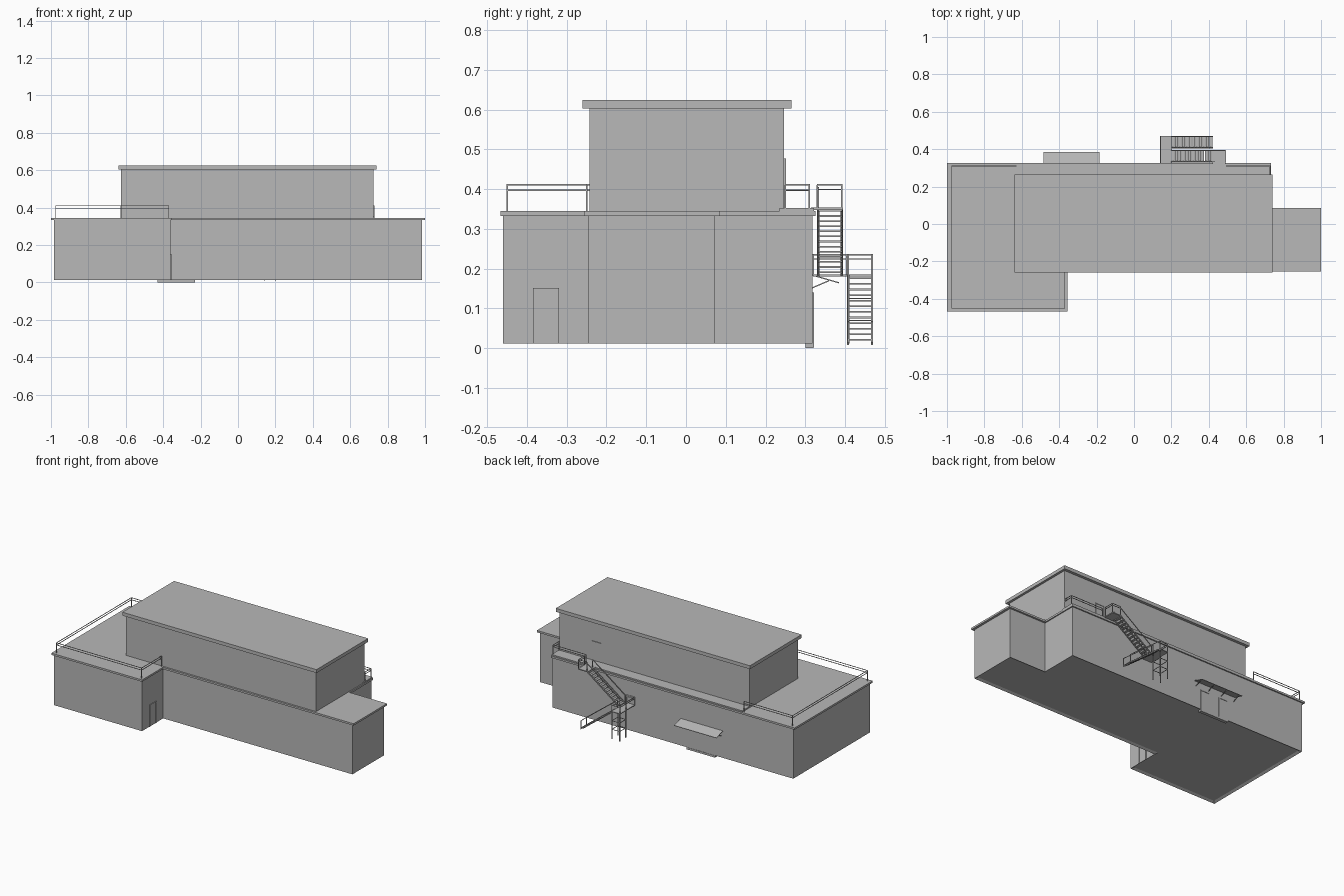
import bpy
import bmesh
from mathutils import Vector

cube = bpy.data.objects.get("Cube")
if cube:
    bpy.data.objects.remove(cube, do_unlink=True)

grey = bpy.data.materials.new("plain grey")
grey.use_nodes = True
COLOUR = (0.48, 0.48, 0.48, 1)
grey.diffuse_color = COLOUR
grey.node_tree.nodes["Principled BSDF"].inputs["Base Color"].default_value = COLOUR


def finish(name, bm):
    bmesh.ops.recalc_face_normals(bm, faces=bm.faces)
    mesh = bpy.data.meshes.new(name)
    bm.to_mesh(mesh)
    bm.free()
    mesh.materials.append(grey)
    obj = bpy.data.objects.new(name, mesh)
    bpy.context.scene.collection.objects.link(obj)
    return obj


def add_box(bm, lo, hi):
    lo, hi = Vector(lo), Vector(hi)
    verts = bmesh.ops.create_cube(bm, size=1)["verts"]
    bmesh.ops.scale(bm, vec=hi - lo, verts=verts)
    bmesh.ops.translate(bm, vec=(lo + hi) / 2, verts=verts)


def box(name, lo, hi):
    bm = bmesh.new()
    add_box(bm, lo, hi)
    return finish(name, bm)


def add_bar(bm, a, b, r=0.002):
    """Square bar between two points."""
    a, b = Vector(a), Vector(b)
    d = b - a
    verts = bmesh.ops.create_cube(bm, size=1)["verts"]
    bmesh.ops.scale(bm, vec=(2 * r, 2 * r, d.length), verts=verts)
    bmesh.ops.rotate(bm, matrix=d.to_track_quat("Z", "Y").to_matrix(), verts=verts)
    bmesh.ops.translate(bm, vec=(a + b) / 2, verts=verts)


def extrude(name, outline, z0, z1, recess=0):
    """Upright prism, optionally with a recessed underside."""
    bm = bmesh.new()
    base = bm.faces.new([bm.verts.new((x, y, z0)) for x, y in outline])
    top = bmesh.ops.extrude_face_region(bm, geom=[base], use_keep_orig=True)["geom"]
    verts = [v for v in top if isinstance(v, bmesh.types.BMVert)]
    bmesh.ops.translate(bm, vec=(0, 0, z1 - z0), verts=verts)
    bmesh.ops.recalc_face_normals(bm, faces=bm.faces)
    if recess:
        bmesh.ops.inset_region(bm, faces=[base], thickness=0.015, use_even_offset=True)
        bmesh.ops.translate(bm, vec=(0, 0, recess), verts=base.verts)
    return finish(name, bm)


def railing(name, path, z0, height):
    """Posts at each path point, joined by two rails."""
    bm = bmesh.new()
    for x, y in path:
        add_bar(bm, (x, y, z0), (x, y, z0 + height))
    for (ax, ay), (bx, by) in zip(path, path[1:]):
        for z in (z0 + height, z0 + height * 0.8):
            add_bar(bm, (ax, ay, z), (bx, by, z), 0.0015)
    return finish(name, bm)


def flight(name, start, end, y0, y1, count, rail=0.052):
    """Stair flight from (x, z) start down to (x, z) end."""
    bm = bmesh.new()
    (xa, za), (xb, zb) = start, end
    half = abs(xb - xa) / count * 0.42
    for i in range(count):
        t = (i + 0.5) / count
        x, z = xa + (xb - xa) * t, za + (zb - za) * t
        add_box(bm, (x - half, y0, z - 0.002), (x + half, y1, z + 0.002))
    for y in (y0, y1):
        add_bar(bm, (xa, y, za), (xb, y, zb), 0.003)
        add_bar(bm, (xa, y, za + rail), (xb, y, zb + rail))
        for x, z in (start, end):
            add_bar(bm, (x, y, z), (x, y, z + rail))
    return finish(name, bm)


def door(name, axis, wall, a, b, z0, z1):
    """Thin leaf with a raised frame, on a wall facing the given axis."""
    bm = bmesh.new()

    def plate(u0, u1, w0, w1, depth):
        lo, hi = [u0, u0, w0], [u1, u1, w1]
        lo[axis], hi[axis] = wall - 0.002, wall + depth
        add_box(bm, lo, hi)

    f = 0.005
    plate(a, b, z0, z1, 0.001)
    plate(a, a + f, z0, z1, 0.004)
    plate(b - f, b, z0, z1, 0.004)
    plate(a + f, b - f, z1 - f, z1, 0.004)
    return finish(name, bm)


# Lower storey and its overhanging roof slab
extrude("lower_walls", [(-.985, -.46), (-.36, -.46), (-.36, -.245), (.985, -.245),
                        (.985, .073), (.725, .073), (.725, .318), (-.985, .318)],
        0.012, 0.335, recess=0.008)
extrude("lower_roof", [(-1, -.467), (-.355, -.467), (-.355, -.255), (1, -.255),
                       (1, .085), (.732, .085), (.732, .326), (-1, .326)], 0.333, 0.345)
box("rear_walkway", (-.625, .235, .34), (.73, .322, .353))

# Upper storey
box("upper_walls", (-.625, -.243, .34), (.725, .247, .605))
box("upper_roof", (-.64, -.26, .603), (.74, .265, .625))

# Doors
door("side_door", 0, -.36, -.385, -.32, .012, .152)
door("upper_door", 1, .247, .43, .495, .353, .477)
door("rear_door_left", 1, .318, -.43, -.365, .002, .14)
door("rear_door_right", 1, .318, -.295, -.23, .002, .14)
box("rear_doorstep", (-.43, .3, 0), (-.23, .321, .012))

# Sloping canopy over the rear doors, with brackets
canopy = bmesh.new()
corners = [(-.485, .316, .183), (-.185, .316, .183), (-.185, .385, .163), (-.485, .385, .163)]
face = canopy.faces.new([canopy.verts.new(c) for c in corners])
solid = bmesh.ops.extrude_face_region(canopy, geom=[face], use_keep_orig=True)["geom"]
bmesh.ops.translate(canopy, vec=(0, 0, .003),
                    verts=[v for v in solid if isinstance(v, bmesh.types.BMVert)])
for i in range(4):
    x = -.475 + i * .0933
    add_bar(canopy, (x, .318, .152), (x, .36, .17), 0.0015)
finish("rear_canopy", canopy)

# Terrace and walkway railings
railing("terrace_front_rail", [(-.37, -.25), (-.37, -.45), (-.975, -.45)], .343, .068)
railing("terrace_side_rail", [(-.975, -.45), (-.975, .31)], .343, .068)
railing("terrace_rear_rail", [(-.975, .31), (-.63, .31)], .343, .068)
railing("walkway_rail", [(.727, .25), (.727, .31), (.495, .31)], .345, .066)

# Rear staircase: top platform, two flights and a half landing
box("stair_top_platform", (.42, .315, .348), (.49, .395, .354))
railing("stair_top_rail", [(.49, .33), (.49, .392), (.43, .392)], .353, .058)
flight("upper_flight", (.43, .352), (.2, .185), .333, .392, 13)
box("half_landing", (.14, .32, .181), (.202, .47, .186))
railing("landing_rail", [(.2, .32), (.142, .32), (.142, .405), (.142, .468), (.2, .468)],
        .184, .051)
flight("lower_flight", (.2, .183), (.42, .014), .408, .468, 12)

# Braced legs below the half landing
legs = bmesh.new()
for x in (.143, .199):
    for y in (.407, .468):
        add_bar(legs, (x, y, .008), (x, y, .183), 0.0025)
for z in (.07, .125):
    for y in (.407, .468):
        add_bar(legs, (.143, y, z), (.199, y, z), 0.0015)
    for x in (.143, .199):
        add_bar(legs, (x, .407, z), (x, .468, z), 0.0015)
finish("landing_legs", legs)
